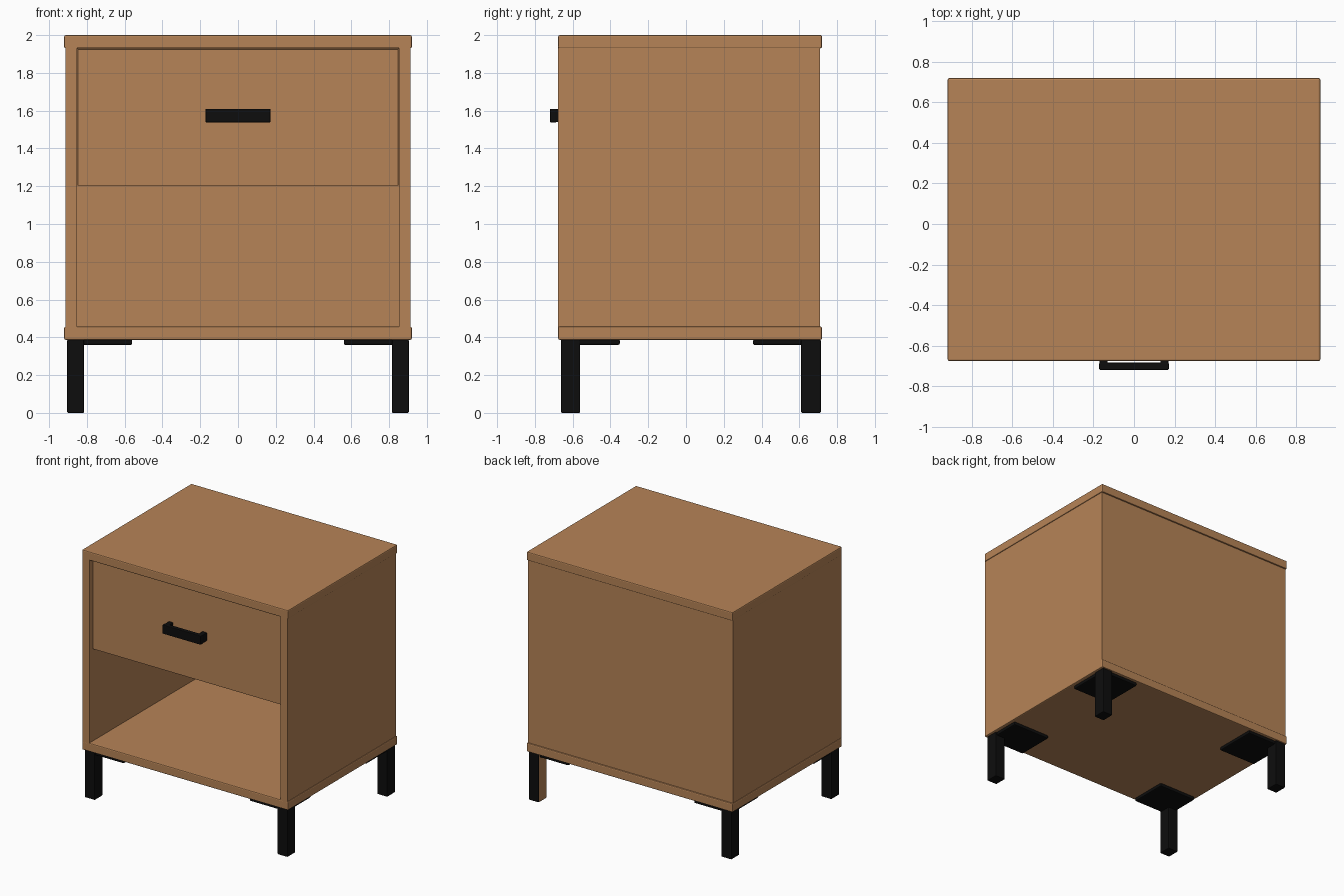
import bpy
import bmesh
from mathutils import Vector

if "Cube" in bpy.data.objects:
    bpy.data.objects.remove(bpy.data.objects["Cube"], do_unlink=True)


def make_material(name, rgb, roughness):
    mat = bpy.data.materials.new(name)
    mat.use_nodes = True
    color = (*rgb, 1.0)
    mat.diffuse_color = color
    bsdf = mat.node_tree.nodes["Principled BSDF"]
    bsdf.inputs["Base Color"].default_value = color
    bsdf.inputs["Roughness"].default_value = roughness
    return mat


wood = make_material("oak wood", (0.47, 0.23, 0.095), 0.6)
metal = make_material("black metal", (0.004, 0.004, 0.004), 0.5)


def box(name, x, y, z, mat, bevel=0.0):
    """Box spanning the given (min, max) ranges, with optional rounded edges."""
    lo, hi = Vector((x[0], y[0], z[0])), Vector((x[1], y[1], z[1]))
    bm = bmesh.new()
    bmesh.ops.create_cube(bm, size=1)
    bmesh.ops.scale(bm, vec=hi - lo, verts=bm.verts)
    bmesh.ops.translate(bm, vec=(lo + hi) / 2, verts=bm.verts)
    if bevel:
        bmesh.ops.bevel(bm, geom=bm.edges[:], offset=bevel, segments=2,
                        profile=0.5, affect='EDGES')
    mesh = bpy.data.meshes.new(name)
    bm.to_mesh(mesh)
    bm.free()
    mesh.materials.append(mat)
    obj = bpy.data.objects.new(name, mesh)
    bpy.context.collection.objects.link(obj)
    return obj


# Cabinet shell: top and bottom boards stand slightly proud of the walls
FRONT, BACK = -0.677, 0.72
box("top_board", (-0.92, 0.92), (FRONT, BACK), (1.93, 2.0), wood, 0.008)
box("bottom_board", (-0.92, 0.92), (FRONT, BACK), (0.387, 0.457), wood, 0.008)
for side, s in (("left", 1), ("right", -1)):
    box(side + "_wall", sorted((s * 0.853, s * 0.914)), (FRONT, 0.709),
        (0.45, 1.94), wood)
box("back_panel", (-0.86, 0.86), (0.68, 0.709), (0.45, 1.94), wood)

# Drawer, set back a little inside the opening
box("drawer_body", (-0.85, 0.85), (-0.60, 0.685), (1.203, 1.928), wood)
box("drawer_front", (-0.849, 0.849), (-0.64, -0.59), (1.203, 1.926), wood, 0.003)

# Drawer handle: a bar on two posts
box("handle_bar", (-0.172, 0.172), (-0.72, -0.685), (1.538, 1.61), metal, 0.005)
for side, s in (("left", 1), ("right", -1)):
    box(side + "_handle_post", sorted((s * 0.13, s * 0.17)), (-0.70, -0.635),
        (1.54, 1.608), metal, 0.004)

# Legs with square mounting plates pointing inward
for side, s in (("left", 1), ("right", -1)):
    for end, leg_y, plate_y in (("front", (-0.662, -0.56), (-0.655, -0.35)),
                                ("back", (0.61, 0.714), (0.355, 0.70))):
        name = end + "_" + side
        leg = box(name + "_leg", sorted((s * 0.815, s * 0.905)), leg_y,
                  (0.0, 0.387), metal, 0.006)
        box(name + "_plate", sorted((s * 0.56, s * 0.895)), plate_y,
            (0.36, 0.389), metal, 0.008)
        # Bare wood inner face on one rear leg
        if name == "back_left":
            leg.data.materials.append(wood)
            for face in leg.data.polygons:
                if face.normal.x < -0.95:
                    face.material_index = 1
